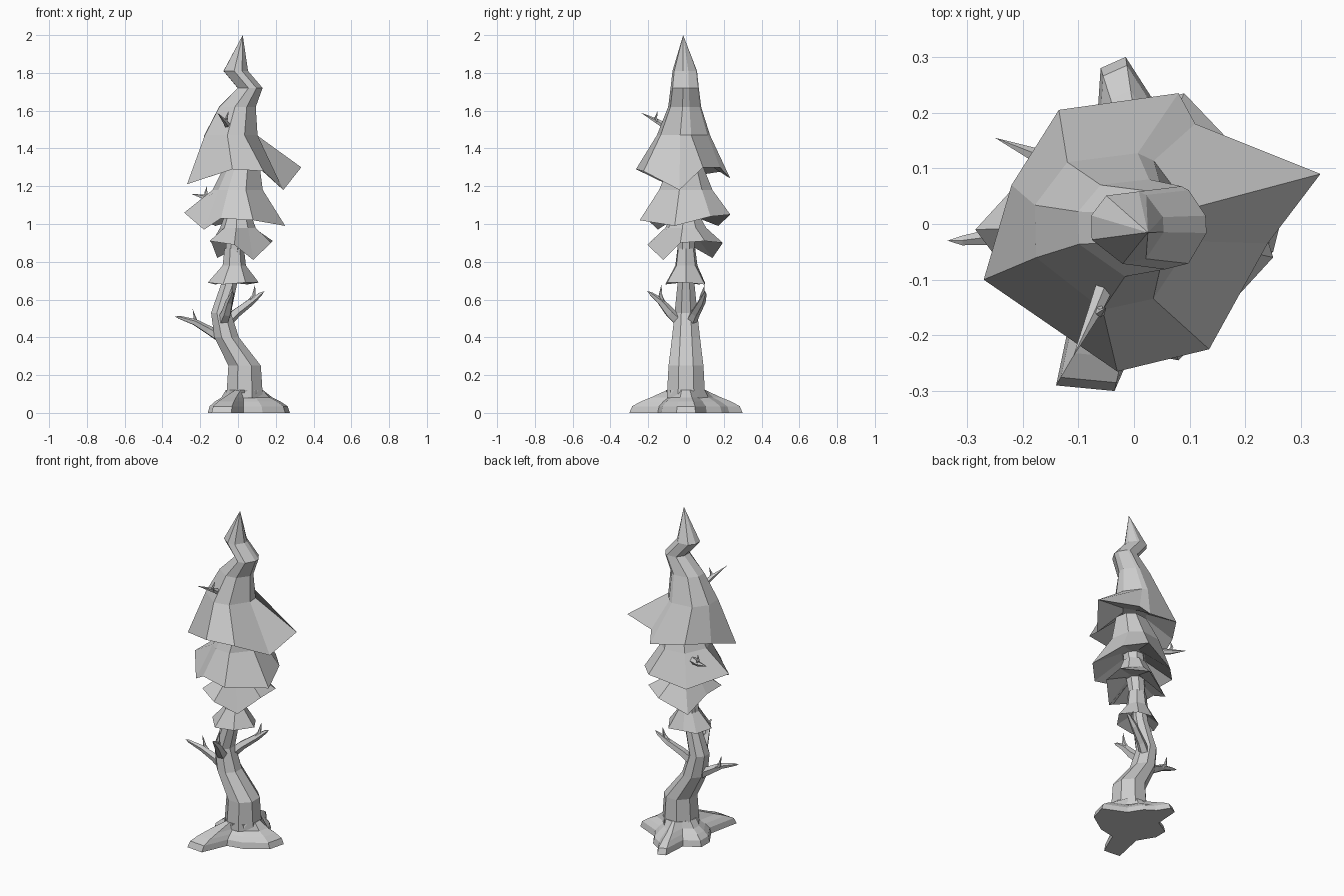
import bpy, bmesh
from math import sin, cos, atan2, pi
from mathutils import Vector


def loft(name, rings):
    """Skin a list of equal-length point rings into a closed, flat-shaded mesh.
    A ring holding one point closes to a tip."""
    bm = bmesh.new()
    vs = [[bm.verts.new(p) for p in r] for r in rings]
    for a, b in zip(vs, vs[1:]):
        n = max(len(a), len(b))
        for i in range(n):
            j = (i + 1) % n
            if len(b) == 1:
                bm.faces.new((a[i], a[j], b[0]))
            else:
                bm.faces.new((a[i], a[j], b[j], b[i]))
    for r in (vs[0], vs[-1]):
        if len(r) > 2:
            bm.faces.new(r)
    bmesh.ops.recalc_face_normals(bm, faces=bm.faces)
    me = bpy.data.meshes.new(name)
    bm.to_mesh(me)
    bm.free()
    ob = bpy.data.objects.new(name, me)
    bpy.context.collection.objects.link(ob)
    return ob


def oval(x, y, z, rx, ry, angles):
    return [(x + rx * cos(a), y + ry * sin(a), z) for a in angles]


def skirt(name, hem, hub, levels, hollow, tip=None):
    """Ragged foliage layer: hem points, oval levels above, hollow underside."""
    hx, hy = hub
    angles = [atan2(p[1] - hy, p[0] - hx) for p in hem]
    inner = [(hx + (x - hx) * 0.3, hy + (y - hy) * 0.3, hollow) for x, y, z in hem]
    rings = [inner, hem] + [oval(*lv, angles) for lv in levels]
    if tip:
        rings.append([tip])
    loft(name, rings)


def branch(name, path, radii):
    """Tapered five-sided twig ending in a point."""
    pts = [Vector(p) for p in path]
    rings = []
    u = (pts[1] - pts[0]).orthogonal()
    for i, r in enumerate(radii):
        d = (pts[i + 1] - pts[max(i - 1, 0)]).normalized()
        u = (u - d * u.dot(d)).normalized()
        v = d.cross(u)
        rings.append([pts[i] + r * (cos(k * 2 * pi / 5) * u + sin(k * 2 * pi / 5) * v)
                      for k in range(5)])
    loft(name, rings + [[pts[-1]]])


# Bent trunk
eight = [(k + 0.5) * pi / 4 for k in range(8)]
trunk = [(0.035, 0, 0.08, 0.105, 0.11), (0.035, 0, 0.25, 0.093, 0.10),
         (-0.06, 0, 0.40, 0.07, 0.08), (-0.09, 0, 0.53, 0.057, 0.065),
         (-0.045, 0, 0.69, 0.045, 0.048), (-0.02, 0, 0.87, 0.048, 0.048),
         (0.0, 0, 1.05, 0.06, 0.06), (0.02, 0, 1.32, 0.06, 0.06)]
loft("trunk", [oval(*t, eight) for t in trunk])

# Spreading roots
foot = [(-0.14, -0.29), (-0.035, -0.30), (0.03, -0.15), (0.13, -0.13), (0.25, -0.05),
        (0.275, 0.05), (0.14, 0.11), (0.09, 0.19), (0.03, 0.23), (-0.015, 0.30),
        (-0.06, 0.28), (-0.07, 0.13), (-0.16, 0.08), (-0.16, 0.0), (-0.10, -0.10)]
foot_angles = [atan2(y, x - 0.03) for x, y in foot]
foot_levels = [(1.0, 0.0), (0.95, 0.035), (0.8, 0.06), (0.62, 0.082)]
loft("roots", [[(0.03 + (x - 0.03) * s, y * s, z) for x, y in foot]
               for s, z in foot_levels]
     + [oval(0.035, 0, 0.12, 0.1, 0.105, foot_angles)])

# Foliage layers, top to bottom
skirt("foliage_top",
      [(-0.27, -0.10, 1.21), (-0.03, -0.265, 1.29), (0.135, -0.225, 1.28),
       (0.24, -0.035, 1.18), (0.335, 0.09, 1.30), (0.11, 0.18, 1.30),
       (0.08, 0.235, 1.24), (-0.135, 0.205, 1.28), (-0.22, 0.07, 1.26)],
      (0.0, 0.0),
      [(-0.04, -0.01, 1.47, 0.145, 0.145), (-0.005, -0.005, 1.62, 0.1, 0.09),
       (0.063, -0.005, 1.72, 0.068, 0.077), (-0.013, -0.005, 1.81, 0.067, 0.067)],
      1.36, (0.025, -0.015, 2.0))

skirt("foliage_upper",
      [(-0.285, -0.01, 1.06), (-0.18, -0.15, 0.97), (-0.09, -0.21, 1.03),
       (0.08, -0.245, 1.02), (0.25, -0.06, 0.99), (0.19, 0.13, 1.04),
       (0.09, 0.235, 1.05), (-0.12, 0.17, 0.99)],
      (0.0, 0.0),
      [(0.0, 0, 1.18, 0.135, 0.15), (0.025, 0, 1.32, 0.09, 0.09)], 1.10)

skirt("foliage_middle",
      [(-0.15, -0.13, 0.91), (-0.02, -0.205, 0.89), (0.08, -0.12, 0.81),
       (0.175, -0.03, 0.90), (0.185, 0.10, 0.91), (0.05, 0.195, 0.90),
       (-0.11, 0.14, 0.82), (-0.14, 0.0, 0.90)],
      (0.0, 0.0),
      [(0.0, 0, 0.98, 0.095, 0.11), (0.0, 0, 1.06, 0.065, 0.065)], 0.95)

skirt("foliage_lower",
      [(-0.16, -0.02, 0.69), (-0.08, -0.11, 0.68), (0.04, -0.10, 0.69),
       (0.11, 0.0, 0.69), (0.05, 0.10, 0.68), (-0.05, 0.10, 0.69),
       (-0.12, 0.07, 0.68)],
      (-0.03, 0.0),
      [(-0.02, 0, 0.78, 0.062, 0.062), (-0.02, 0, 0.87, 0.052, 0.05)], 0.74)

# Bare branches on the trunk, each with a small twig
branch("left_branch", [(-0.09, 0, 0.40), (-0.16, -0.005, 0.44), (-0.23, -0.02, 0.48),
                       (-0.31, -0.03, 0.505), (-0.335, -0.03, 0.51)],
       [0.032, 0.024, 0.018, 0.009])
branch("left_twig", [(-0.19, -0.01, 0.46), (-0.225, 0.0, 0.485), (-0.24, 0.0, 0.55)],
       [0.014, 0.011])
branch("right_branch", [(-0.07, 0.02, 0.47), (-0.01, 0.05, 0.53), (0.07, 0.085, 0.59),
                        (0.12, 0.10, 0.63), (0.14, 0.10, 0.645)],
       [0.032, 0.026, 0.02, 0.01])
branch("right_twig", [(0.06, 0.08, 0.585), (0.085, 0.085, 0.62), (0.09, 0.10, 0.68)],
       [0.014, 0.011])
branch("front_branch", [(-0.085, -0.02, 0.47), (-0.06, -0.085, 0.53), (-0.045, -0.135, 0.59),
                        (-0.03, -0.185, 0.63), (-0.03, -0.205, 0.645)],
       [0.034, 0.028, 0.02, 0.01])
branch("front_twig", [(-0.05, -0.12, 0.58), (-0.04, -0.135, 0.62), (-0.03, -0.13, 0.68)],
       [0.014, 0.011])

# Small twigs poking out of the foliage
branch("upper_front_twig", [(-0.04, -0.08, 1.50), (-0.07, -0.155, 1.545),
                            (-0.11, -0.24, 1.59)], [0.02, 0.013])
branch("upper_front_fork", [(-0.065, -0.15, 1.54), (-0.06, -0.16, 1.56),
                            (-0.05, -0.15, 1.60)], [0.009, 0.008])
branch("back_twig", [(-0.08, 0.07, 1.13), (-0.17, 0.12, 1.14), (-0.25, 0.155, 1.16)],
       [0.024, 0.015])
branch("back_fork", [(-0.16, 0.115, 1.14), (-0.17, 0.125, 1.165), (-0.165, 0.12, 1.20)],
       [0.01, 0.009])
